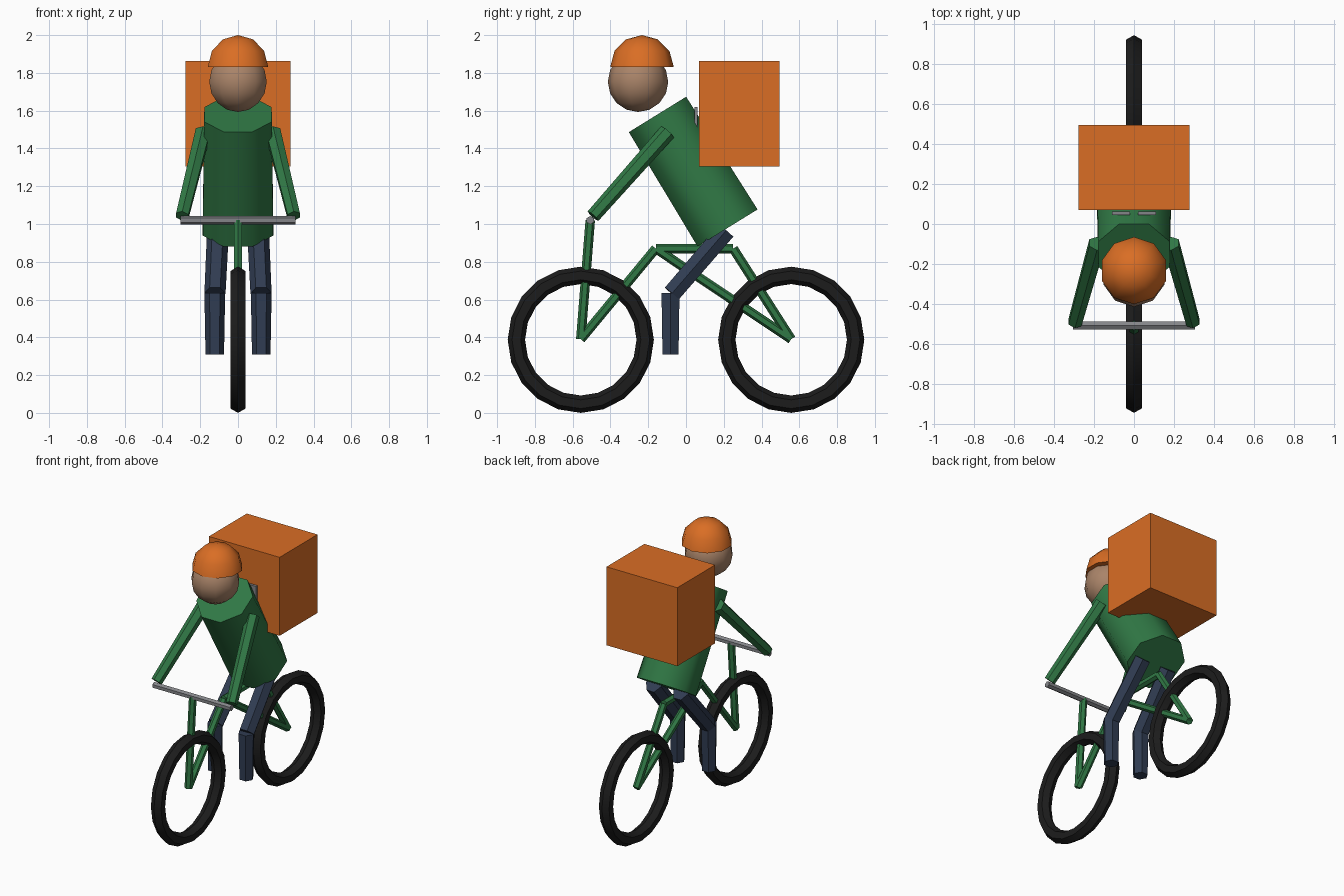
import bpy, bmesh, math
from mathutils import Vector, Matrix

if "Cube" in bpy.data.objects:
    bpy.data.objects.remove(bpy.data.objects["Cube"])


def mat(name, *rgb):
    m = bpy.data.materials.new(name)
    m.diffuse_color = (*rgb, 1)
    m.use_nodes = True
    m.node_tree.nodes["Principled BSDF"].inputs["Base Color"].default_value = m.diffuse_color
    return m


GREEN = mat("green", 0.030, 0.190, 0.060)
ORANGE = mat("orange", 0.700, 0.155, 0.018)
SKIN = mat("skin", 0.400, 0.230, 0.140)
NAVY = mat("navy", 0.030, 0.046, 0.085)
BLACK = mat("black", 0.012, 0.012, 0.012)
GREY = mat("grey", 0.230, 0.235, 0.250)


def smooth(ob, angle=50):
    bpy.ops.object.select_all(action='DESELECT')
    ob.select_set(True)
    bpy.context.view_layer.objects.active = ob
    bpy.ops.object.shade_smooth_by_angle(angle=math.radians(angle))


def finish(bm, name, material):
    bmesh.ops.recalc_face_normals(bm, faces=bm.faces)
    me = bpy.data.meshes.new(name)
    bm.to_mesh(me)
    bm.free()
    me.materials.append(material)
    ob = bpy.data.objects.new(name, me)
    bpy.context.collection.objects.link(ob)
    smooth(ob)
    return ob


def tube(name, a, b, r1, r2, material, sides=6, twist=0):
    """Tapered prism running from a to b."""
    a, b = Vector(a), Vector(b)
    z = (b - a).normalized()
    ref = Vector((0, 1, 0)) if abs(z.x) > 0.9 else Vector((1, 0, 0))
    x = (ref - z * ref.dot(z)).normalized()
    y = z.cross(x)
    rot = Matrix((x, y, z)).transposed().to_4x4()
    m = (Matrix.Translation((a + b) / 2) @ rot
         @ Matrix.Rotation(math.radians(twist), 4, 'Z'))
    bm = bmesh.new()
    bmesh.ops.create_cone(bm, cap_ends=True, segments=sides, radius1=r1,
                          radius2=r2, depth=(b - a).length, matrix=m)
    return finish(bm, name, material)


def box(name, lo, hi, material):
    lo, hi = Vector(lo), Vector(hi)
    bm = bmesh.new()
    bmesh.ops.create_cube(bm, size=1, matrix=Matrix.Translation((lo + hi) / 2)
                          @ Matrix.Diagonal((*(hi - lo), 1)))
    return finish(bm, name, material)


# Wheels
for name, y in (("front_wheel", -0.557), ("rear_wheel", 0.557)):
    bpy.ops.mesh.primitive_torus_add(
        major_segments=20, minor_segments=6, major_radius=0.341,
        minor_radius=0.046, location=(0, y, 0.387),
        rotation=(0, math.pi / 2, 0))
    ob = bpy.context.object
    ob.name = name
    ob.data.materials.append(BLACK)
    smooth(ob)

# Bicycle frame
front_hub, rear_hub = (0, -0.557, 0.39), (0, 0.557, 0.39)
head_joint, seat_joint = (0, -0.16, 0.87), (0, 0.25, 0.87)
bar = (0, -0.507, 1.02)
for name, a, b in (("fork", front_hub, bar),
                   ("down_tube", front_hub, head_joint),
                   ("top_tube", head_joint, seat_joint),
                   ("seat_stay", seat_joint, rear_hub),
                   ("chain_stay", head_joint, rear_hub)):
    tube(name, a, b, 0.025, 0.025, GREEN)
tube("handlebar", (-0.305, *bar[1:]), (0.305, *bar[1:]), 0.022, 0.022, GREY)

# Rider torso
tube("torso", (0, 0.22, 0.979), (0, -0.151, 1.58), 0.202, 0.193, GREEN,
     sides=8, twist=22.5)

# Arms, legs and pack straps, one per side
for side, s in (("left", 1), ("right", -1)):
    tube(side + "_arm", (s * 0.185, -0.098, 1.487), (s * 0.295, -0.492, 1.042),
         0.045, 0.038, GREEN)
    tube(side + "_thigh", (s * 0.106, 0.212, 0.965), (s * 0.122, -0.075, 0.632),
         0.058, 0.056, NAVY, twist=30)
    tube(side + "_shin", (s * 0.123, -0.082, 0.635), (s * 0.123, -0.082, 0.31),
         0.055, 0.049, NAVY, twist=30)
    x0, x1 = sorted((s * 0.02, s * 0.11))
    box(side + "_strap", (x0, 0.044, 1.32), (x1, 0.062, 1.62), GREY)

# Head
bm = bmesh.new()
bmesh.ops.create_uvsphere(bm, u_segments=10, v_segments=8, radius=0.16,
                          matrix=Matrix.Translation((0, -0.254, 1.753)))
finish(bm, "head", SKIN)

# Helmet: upper half of a sphere, closed underneath
bm = bmesh.new()
bmesh.ops.create_uvsphere(bm, u_segments=10, v_segments=6, radius=0.168)
bmesh.ops.delete(bm, geom=[v for v in bm.verts if v.co.z < -0.01],
                 context='VERTS')
bmesh.ops.holes_fill(bm, edges=[e for e in bm.edges if e.is_boundary], sides=0)
bmesh.ops.translate(bm, verts=bm.verts, vec=(0, -0.233, 1.832))
finish(bm, "helmet", ORANGE)

# Delivery box on the back
box("delivery_box", (-0.278, 0.07, 1.305), (0.278, 0.495, 1.862), ORANGE)
